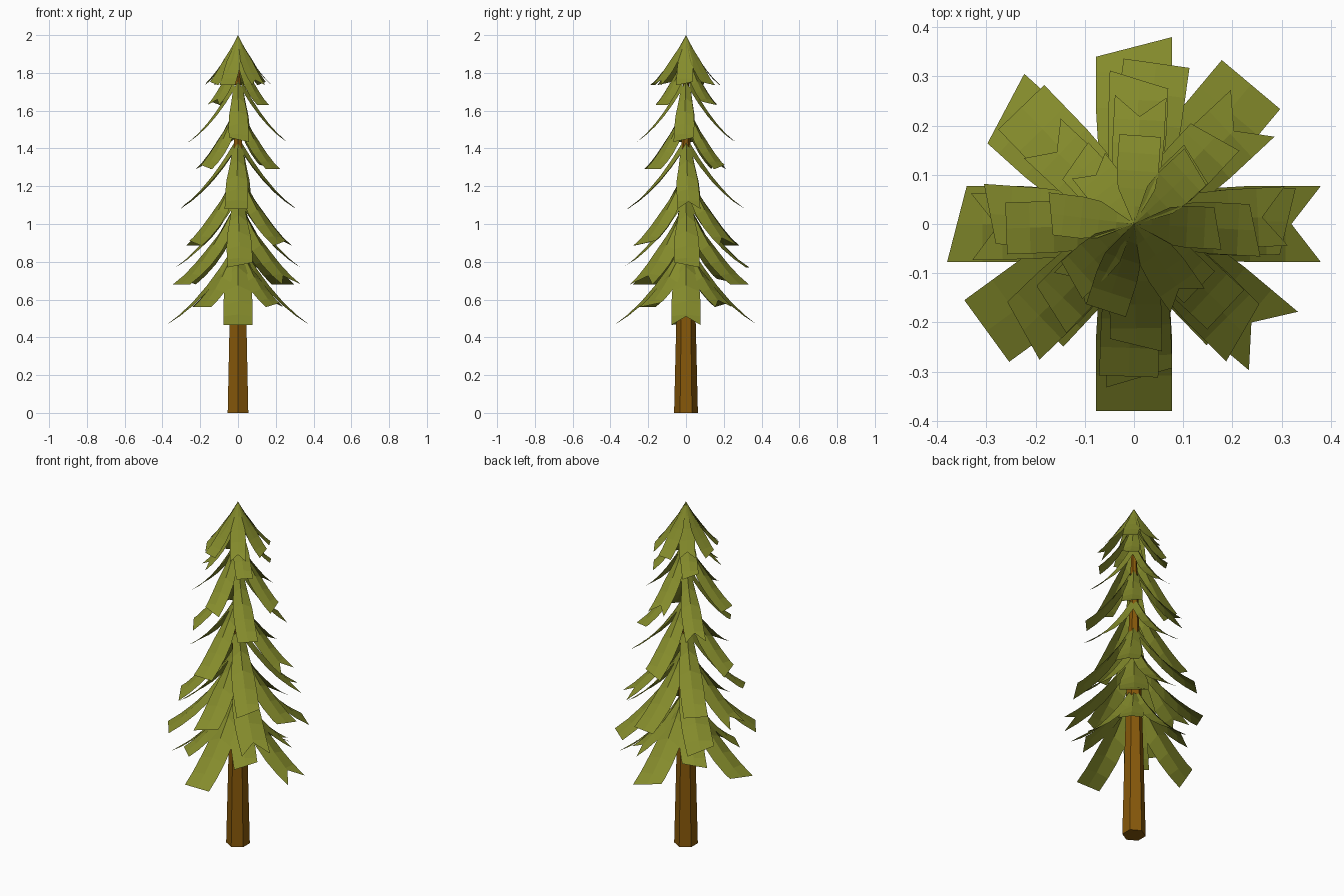
import bpy, bmesh, math

if "Cube" in bpy.data.objects:
    bpy.data.objects.remove(bpy.data.objects["Cube"])

def material(name, rgb):
    m = bpy.data.materials.new(name)
    m.diffuse_color = (*rgb, 1)
    m.use_nodes = True
    m.node_tree.nodes["Principled BSDF"].inputs["Base Color"].default_value = m.diffuse_color
    return m

bark = material("bark brown", (0.24, 0.097, 0.003))
needle = material("needle green", (0.235, 0.262, 0.025))

def finish(name, bm, mat):
    me = bpy.data.meshes.new(name)
    bm.to_mesh(me)
    bm.free()
    me.materials.append(mat)
    ob = bpy.data.objects.new(name, me)
    bpy.context.collection.objects.link(ob)
    return ob

# trunk: tapered six-sided column with corners on +y and -y
bm = bmesh.new()
rings = []
for z, r in ((0, 0.063), (0.5, 0.051), (1.9, 0.01)):
    rings.append([bm.verts.new((r * math.cos(math.radians(30 + 60 * i)),
                                r * math.sin(math.radians(30 + 60 * i)), z)) for i in range(6)])
for a, b in zip(rings, rings[1:]):
    for i in range(6):
        j = (i + 1) % 6
        bm.faces.new((a[i], a[j], b[j], b[i]))
bm.faces.new(rings[0][::-1])
bm.faces.new(rings[-1])
finish("trunk", bm, bark)

# tip cuts: pull-back of the right side, middle and left side of a frond
FLAT, NOTCH = (0, 0, 0), (0, 0.06, 0)
SLANT_L, SLANT_R = (0, 0.02, 0.04), (0.04, 0.02, 0)

def frond(bm, angle, root_r, tip_r, top_z, tip_z, width, root_width, cut, arch, segs=5):
    """Thin drooping ribbon, arched around the trunk at its root and flat at its tip."""
    ca, sa = math.cos(math.radians(angle)), math.sin(math.radians(angle))
    rows = []
    for k in range(segs + 1):
        row = []
        for side, back in zip((-1, 0, 1), cut):
            t = k / segs
            sag = arch * abs(side) * (1 - t) ** 1.2
            if k == segs:
                t -= back * (tip_r / 0.38) / (tip_r - root_r)
            grow = min(1, t / 0.45)
            w = 0.5 * side * (root_width + (width - root_width) * grow)
            r = root_r + (tip_r - root_r) * t
            z = top_z - (top_z - tip_z) * (1.42 * t - 0.42 * t * t) - sag
            row.append(bm.verts.new((r * ca - w * sa, r * sa + w * ca, z)))
        rows.append(row)
    for a, b in zip(rows, rows[1:]):
        for i in range(2):
            bm.faces.new((a[i], b[i], b[i + 1], a[i + 1]))

# whorls: tip height, drop, tip radius, width, angles, tip cuts
WHORLS = [
    (0.465, 0.42, 0.38, 0.155, (0, 90, 180, 270), (NOTCH, SLANT_L, SLANT_R, FLAT)),
    (0.56, 0.32, 0.28, 0.13, (-46, 46, 135, 227), (SLANT_L, NOTCH, SLANT_R, FLAT)),
    (0.68, 0.42, 0.37, 0.155, (-40, 50, 138, 216), (NOTCH, FLAT, SLANT_L, FLAT)),
    (0.77, 0.38, 0.33, 0.135, (1, 82, 181, 272), (SLANT_R, FLAT, NOTCH, SLANT_L)),
    (0.885, 0.38, 0.33, 0.13, (-45, 43, 134, 224), (SLANT_L, NOTCH, FLAT, SLANT_R)),
    (1.08, 0.35, 0.31, 0.12, (3, 88, 176, 268), (NOTCH, SLANT_R, SLANT_L, FLAT)),
    (1.29, 0.32, 0.255, 0.11, (-43, 47, 137, 226), (FLAT, SLANT_L, NOTCH, SLANT_R)),
    (1.435, 0.32, 0.26, 0.105, (-3, 87, 182, 271), (SLANT_L, NOTCH, FLAT, SLANT_R)),
    (1.63, 0.25, 0.185, 0.09, (-44, 44, 133, 225), (FLAT, SLANT_R, SLANT_L, NOTCH)),
]
for n, (tip_z, drop, tip_r, width, angles, cuts) in enumerate(WHORLS, 1):
    bm = bmesh.new()
    for ang, cut in zip(angles, cuts):
        frond(bm, ang, 0.02, tip_r, tip_z + drop, tip_z, width, width * 0.5, cut, width * 0.4)
    finish(f"branch_whorl_{n}", bm, needle)

# crown: eight uneven fronds meeting at the peak
CROWN = [(86, 0.18), (128, 0.15), (173, 0.18), (222, 0.18),
         (252, 0.185), (305, 0.19), (357, 0.18), (43, 0.18)]
bm = bmesh.new()
for i, (ang, r) in enumerate(CROWN):
    frond(bm, ang, 0, r, 2.0, 1.735, 0.085, 0.002, (FLAT, NOTCH, SLANT_L, SLANT_R)[i % 4], 0.005)
finish("crown", bm, needle)
